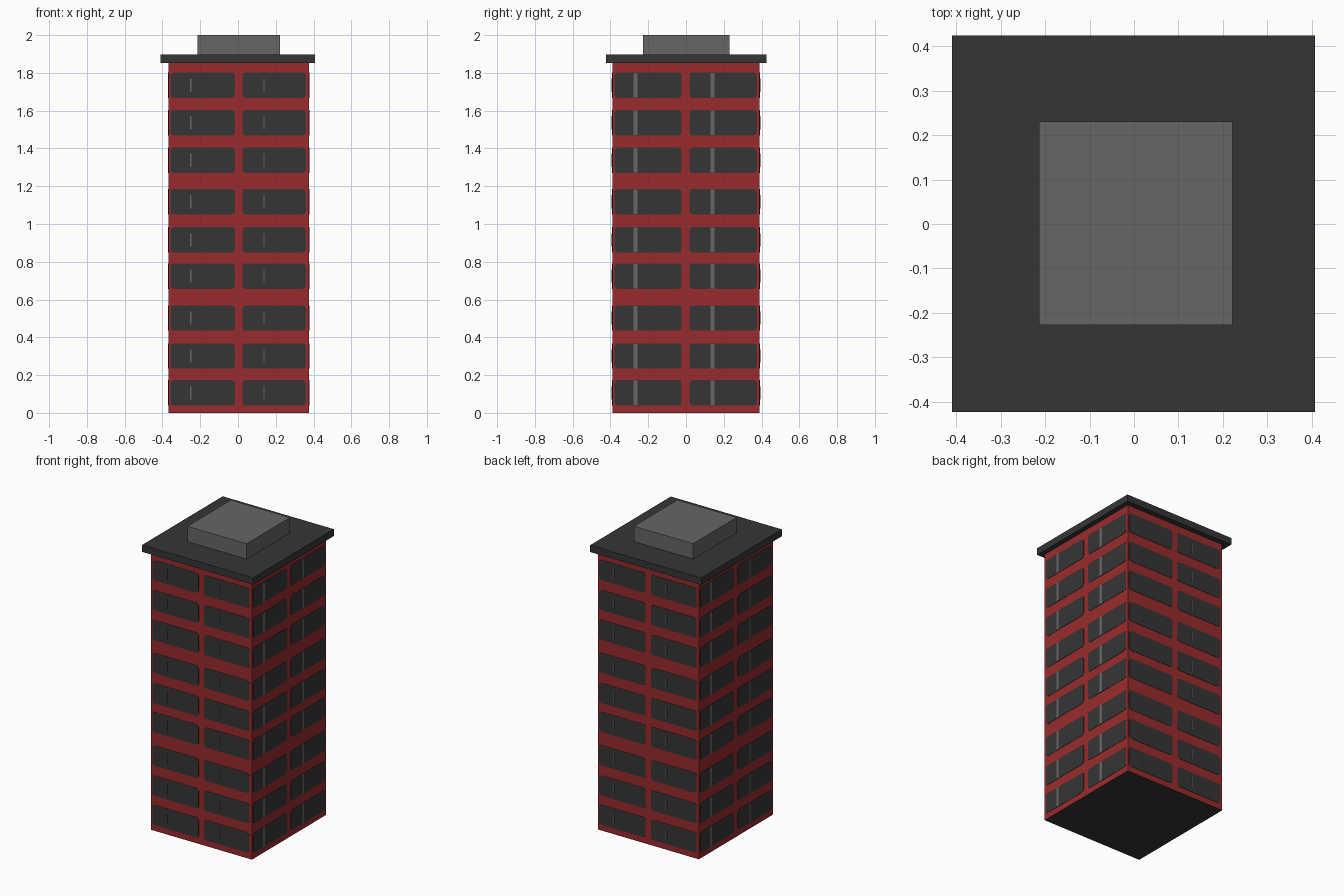
import bpy, bmesh, math
from mathutils import Matrix, Vector

if "Cube" in bpy.data.objects:
    bpy.data.objects.remove(bpy.data.objects["Cube"])


def material(name, rgb):
    m = bpy.data.materials.new(name)
    m.diffuse_color = (*rgb, 1)
    m.use_nodes = True
    m.node_tree.nodes["Principled BSDF"].inputs["Base Color"].default_value = m.diffuse_color
    return m


RED = material("brick_red", (0.32, 0.024, 0.026))
DARK = material("charcoal", (0.036, 0.036, 0.036))
GREY = material("mid_grey", (0.133, 0.133, 0.133))


def finish(name, bm, *mats):
    bmesh.ops.recalc_face_normals(bm, faces=bm.faces[:])
    me = bpy.data.meshes.new(name)
    bm.to_mesh(me)
    bm.free()
    for m in mats:
        me.materials.append(m)
    ob = bpy.data.objects.new(name, me)
    bpy.context.collection.objects.link(ob)
    return ob


def box(name, x0, x1, y0, y1, z0, z1, *mats):
    bm = bmesh.new()
    mat = Matrix.Translation(((x0 + x1) / 2, (y0 + y1) / 2, (z0 + z1) / 2)) @ \
        Matrix.Diagonal((x1 - x0, y1 - y0, z1 - z0, 1))
    bmesh.ops.create_cube(bm, size=1, matrix=mat)
    if len(mats) > 1:  # second colour goes on the underside
        for f in bm.faces:
            f.normal_update()
            if f.normal.z < -0.5:
                f.material_index = 1
    return finish(name, bm, *mats)


# Main masses
box("tower_body", -0.368, 0.376, -0.39, 0.39, 0, 1.855, RED, DARK)
box("roof_slab", -0.41, 0.408, -0.423, 0.425, 1.852, 1.898, DARK)
box("roof_plant_room", -0.214, 0.222, -0.227, 0.231, 1.89, 2.0, GREY)


def plate(bm, rot, u0, u1, z0, z1, depth, thick, r):
    """Thin rounded panel on a wall; u runs left to right seen from outside."""
    pts = []
    corners = [(u1 - r, z1 - r, 0), (u0 + r, z1 - r, 90),
               (u0 + r, z0 + r, 180), (u1 - r, z0 + r, 270)]
    for cu, cz, a0 in corners:
        for s in ((0, 45, 90) if r else (0,)):
            a = math.radians(a0 + s)
            pts.append((cu + r * math.cos(a), cz + r * math.sin(a)))
    front = [bm.verts.new(rot @ Vector((u, -depth - thick, z))) for u, z in pts]
    back = [bm.verts.new(rot @ Vector((u, -depth + 0.001, z))) for u, z in pts]
    bm.faces.new(front)
    bm.faces.new(back[::-1])
    n = len(pts)
    for i in range(n):
        j = (i + 1) % n
        bm.faces.new((front[i], back[i], back[j], front[j]))


# Windows and mullions on the four walls
ROWS = [0.106, 0.301, 0.502, 0.724, 0.916, 1.118, 1.337, 1.536, 1.735]
HALF = 0.067
LONG = dict(depth=0.39, wins=((-0.361, -0.02), (0.019, 0.355)),
            bars=((-0.257, -0.25), (0.13, 0.137)), bar_half=0.035)
SIDE = dict(depth=0.372, wins=((-0.378, -0.023), (0.018, 0.375)),
            bars=((-0.277, -0.257), (0.13, 0.15)), bar_half=0.065)
for k, (wall, spec) in enumerate((("front", LONG), ("right", SIDE),
                                  ("back", LONG), ("left", SIDE))):
    rot = Matrix.Translation((0.004, 0, 0)) @ Matrix.Rotation(k * math.pi / 2, 4, 'Z')
    glass, bars = bmesh.new(), bmesh.new()
    for z in ROWS:
        for u0, u1 in spec["wins"]:
            plate(glass, rot, u0, u1, z - HALF, z + HALF, spec["depth"], 0.002, 0.016)
        for u0, u1 in spec["bars"]:
            h = spec["bar_half"]
            plate(bars, rot, u0, u1, z - h, z + h, spec["depth"], 0.0035, 0)
    finish(wall + "_windows", glass, DARK)
    finish(wall + "_mullions", bars, GREY)
